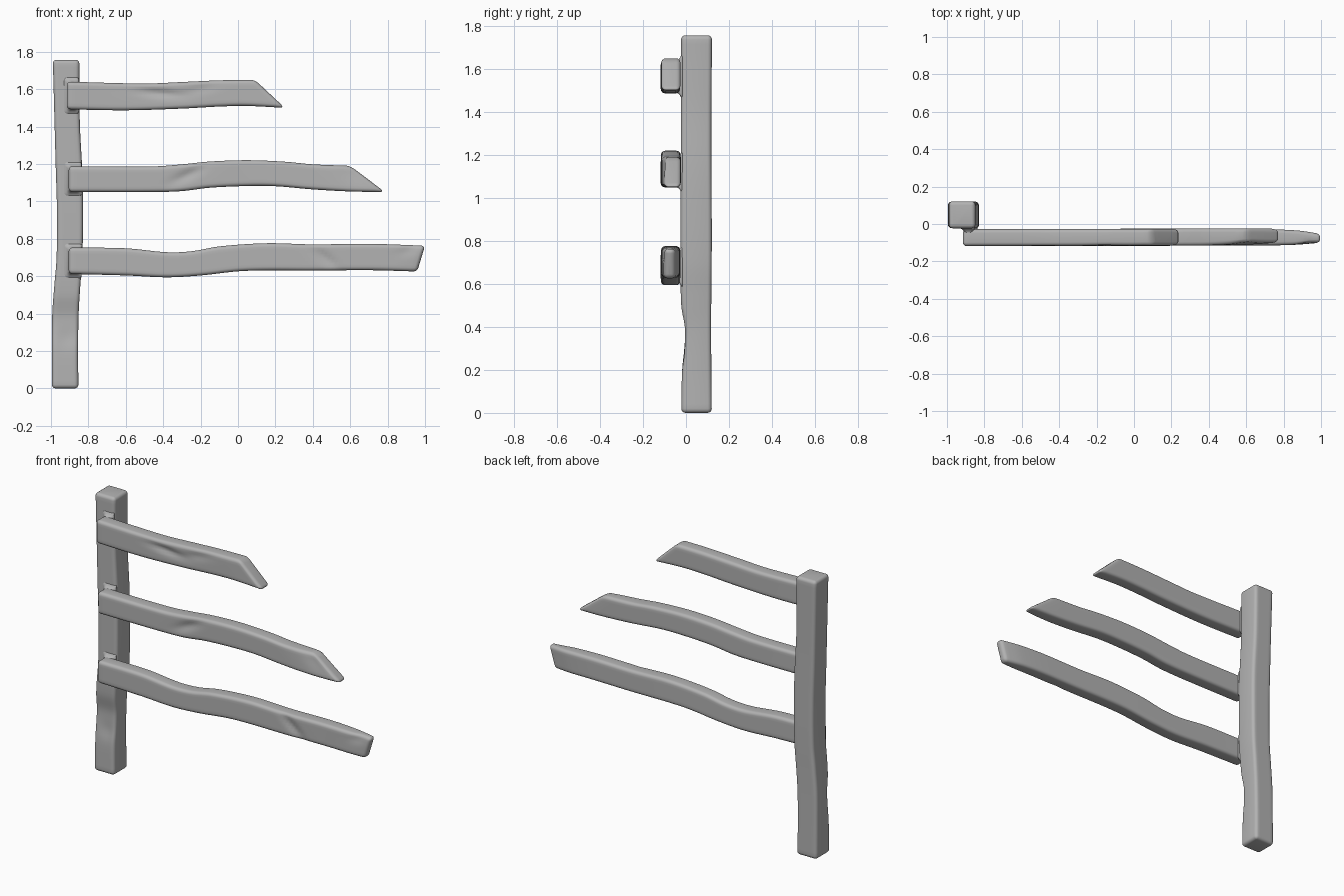
import bpy, bmesh
from math import sin, cos, pi, exp, radians

if "Cube" in bpy.data.objects:
    bpy.data.objects.remove(bpy.data.objects["Cube"])

grey = bpy.data.materials.new("weathered_grey")
grey.diffuse_color = (0.45, 0.45, 0.45, 1)
grey.use_nodes = True
grey.node_tree.nodes["Principled BSDF"].inputs["Base Color"].default_value = grey.diffuse_color


def curve(pts, u):
    """Smooth (Hermite) curve through (u, value) points, held flat at both ends."""
    if u <= pts[0][0]:
        return pts[0][1]
    if u >= pts[-1][0]:
        return pts[-1][1]
    i = max(k for k in range(len(pts) - 1) if pts[k][0] <= u)

    def slope(k):
        a, b = pts[max(k - 1, 0)], pts[min(k + 1, len(pts) - 1)]
        return (b[1] - a[1]) / (b[0] - a[0])
    (u0, v0), (u1, v1) = pts[i], pts[i + 1]
    h = u1 - u0
    t = (u - u0) / h
    return ((2*t**3 - 3*t*t + 1) * v0 + (t**3 - 2*t*t + t) * h * slope(i)
            + (3*t*t - 2*t**3) * v1 + (t**3 - t*t) * h * slope(i + 1))


def rounded_rect(ha, hb, r, fill=6):
    """Rounded rectangle outline; sides along a get extra points."""
    pts = []
    for k, (sa, sb) in enumerate([(1, 1), (-1, 1), (-1, -1), (1, -1)]):
        for j in range(5):
            th = k * pi / 2 + j * pi / 8
            pts.append((sa * (ha - r) + r * cos(th), sb * (hb - r) + r * sin(th)))
        if k in (0, 2):
            a, b = pts[-1]
            pts += [(a * (1 - 2 * j / (fill + 1)), b) for j in range(1, fill + 1)]
    return pts


def loft(name, rings):
    """Skin a list of equal-length rings, cap the ends, shade smooth."""
    bm = bmesh.new()
    vs = [[bm.verts.new(p) for p in ring] for ring in rings]
    n = len(vs[0])
    for a, b in zip(vs, vs[1:]):
        for i in range(n):
            bm.faces.new((a[i], a[(i + 1) % n], b[(i + 1) % n], b[i]))
    bm.faces.new(vs[0])
    bm.faces.new(vs[-1])
    bmesh.ops.recalc_face_normals(bm, faces=bm.faces)
    for f in bm.faces:
        f.smooth = True
    me = bpy.data.meshes.new(name)
    bm.to_mesh(me)
    bm.free()
    me.materials.append(grey)
    ob = bpy.data.objects.new(name, me)
    bpy.context.collection.objects.link(ob)
    return ob


def beam(name, low, high, front, back, dents=(), upright=False, r=0.02):
    """Wavy timber between a low and a high edge curve; unequal ends give a slanted cut."""
    length = high[-1][0] - high[0][0]
    n = int(length / 0.022)
    e = r / length
    # (position along the beam, inset): quarter-round at both ends, plain between
    cap = [(e * (1 - sin(k * pi / 8)), r * (1 - cos(k * pi / 8))) for k in (4, 3, 2, 1, 0)]
    stations = (cap + [(e + (1 - 2 * e) * k / n, 0) for k in range(1, n)]
                + [(1 - t, d) for t, d in reversed(cap)])
    rings = []
    for t, inset in stations:
        ul = low[0][0] + t * (low[-1][0] - low[0][0])
        uh = high[0][0] + t * (high[-1][0] - high[0][0])
        vl, vh = curve(low, ul), curve(high, uh)
        yf, yb = curve(front, (ul + uh) / 2), curve(back, (ul + uh) / 2)
        ha, hb = (vh - vl) / 2, (yb - yf) / 2
        ring = []
        for a, b in rounded_rect(ha - inset, hb - inset, max(r - inset, 0.003)):
            s = (a / ha + 1) / 2
            u, v, y = ul + s * (uh - ul), vl + s * (vh - vl), (yf + yb) / 2 + b
            # carved dents and creases on the front face
            if b < -0.5 * hb:
                for du, dv, ln, wd, ang, depth in dents:
                    c, q = cos(radians(ang)), sin(radians(ang))
                    p, w = (u - du) * c + (v - dv) * q, (v - dv) * c - (u - du) * q
                    y += depth * exp(-(p / ln) ** 2 - (w / wd) ** 2)
            ring.append((v, y, u) if upright else (u, y, v))
        rings.append(ring)
    return loft(name, rings)


# Crooked upright post
beam("post",
     [(0, -.995), (.2, -.995), (.4, -.993), (.55, -.982), (.7, -.97), (.95, -.968),
      (1.2, -.975), (1.5, -.983), (1.757, -.99)],
     [(0, -.853), (.2, -.855), (.4, -.852), (.55, -.843), (.7, -.832), (.95, -.829),
      (1.15, -.832), (1.4, -.845), (1.6, -.848), (1.757, -.848)],
     [(0, -.022), (.2, -.018), (.38, -.004), (.5, -.022), (.7, -.025), (1.757, -.023)],
     [(0, .12), (.4, .117), (.8, .12), (1.3, .118), (1.757, .121)],
     [(.27, -.91, .05, .05, 30, .006)], upright=True)

# Broken rails, shortest at the top
beam("top_rail",
     [(-.915, 1.492), (-.6, 1.487), (-.3, 1.496), (-.1, 1.507), (.05, 1.51), (.25, 1.50)],
     [(-.915, 1.64), (-.5, 1.63), (-.3, 1.638), (-.1, 1.647), (.09, 1.65)],
     [(-.9, -.118), (0, -.116), (.3, -.112)], [(-.9, -.028), (.3, -.026)],
     [(-.42, 1.578, .11, .02, -5, .014), (-.2, 1.60, .1, .025, 12, .006)])
beam("middle_rail",
     [(-.905, 1.05), (-.45, 1.05), (-.3, 1.055), (-.15, 1.073), (.05, 1.082), (.2, 1.081),
      (.4, 1.064), (.6, 1.053), (.785, 1.05)],
     [(-.905, 1.188), (-.45, 1.187), (-.3, 1.198), (-.15, 1.213), (.05, 1.22), (.25, 1.212),
      (.4, 1.198), (.6, 1.19)],
     [(-.9, -.118), (.4, -.115), (.6, -.108), (.7, -.098)],
     [(-.9, -.028), (.6, -.024), (.7, -.026)],
     [(-.27, 1.14, .09, .025, 25, .012), (.6, 1.15, .08, .04, -40, .006)])
beam("bottom_rail",
     [(-.905, .612), (-.6, .604), (-.38, .594), (-.2, .604), (0, .626), (.15, .631),
      (.4, .63), (.7, .632), (.958, .625)],
     [(-.905, .753), (-.6, .749), (-.38, .728), (-.25, .733), (-.1, .759), (.15, .776),
      (.4, .77), (.7, .773), (1, .763)],
     [(-.9, -.118), (.5, -.115), (.85, -.112), (.98, -.102)],
     [(-.9, -.028), (.6, -.027), (.85, -.034), (.98, -.052)],
     [(.46, .70, .09, .025, -40, .012), (.92, .745, .06, .03, 20, .008)])

# Flared fillets blending each rail into the post
for name, zl, zh, right in (("top_joint", 1.49, 1.64, -.851), ("middle_joint", 1.05, 1.188, -.836),
                            ("bottom_joint", .612, .753, -.836)):
    rings = []
    for y, grow in ((-.017, .026), (-.0245, .020), (-.028, .012), (-.034, .005),
                    (-.043, 0), (-.055, -.004), (-.075, -.012)):
        x0, x1 = -.908 - grow, right + min(grow - .012, 0)
        rings.append([((x0 + x1) / 2 + a, y, (zl + zh) / 2 + b) for a, b in
                      rounded_rect((x1 - x0) / 2, (zh - zl) / 2 + grow, .015)])
    loft(name, rings)
